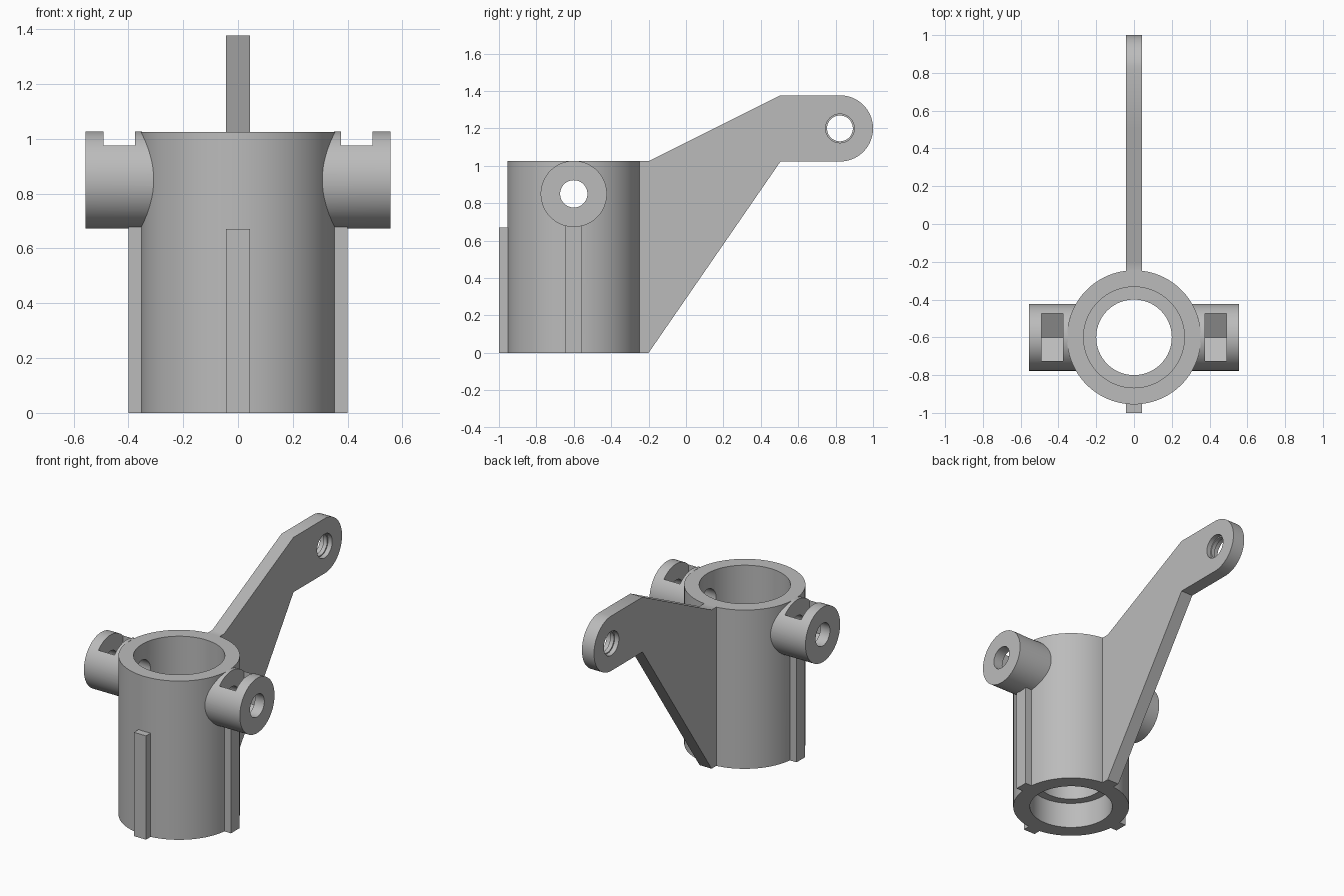
import bpy, bmesh
from math import sin, cos, pi, radians
from mathutils import Vector

if "Cube" in bpy.data.objects:
    bpy.data.objects.remove(bpy.data.objects["Cube"])

grey = bpy.data.materials.new("plain grey")
grey.use_nodes = True
grey.diffuse_color = (0.5, 0.5, 0.5, 1)
grey.node_tree.nodes["Principled BSDF"].inputs["Base Color"].default_value = (0.5, 0.5, 0.5, 1)

CY = -0.6        # axis of the tube
R = 0.355        # tube radius
TOP = 1.025      # tube height
PIN_Z = 0.85     # height of the side bosses
HALF = 0.043     # half thickness of arm and ribs


def arc(cu, cv, r, start=0, end=360, n=96):
    full = end - start == 360
    steps = n if full else n + 1
    angles = [radians(start + (end - start) * i / n) for i in range(steps)]
    return [(cu + r * cos(a), cv + r * sin(a)) for a in angles]


def rect(u0, u1, v0, v1):
    return [(u0, v0), (u1, v0), (u1, v1), (u0, v1)]


def prism(name, outline, axis, lo, hi):
    """Extrude a flat outline along x (outline in y, z) or z (outline in x, y)."""
    place = (lambda u, v, d: (d, u, v)) if axis == "x" else (lambda u, v, d: (u, v, d))
    bm = bmesh.new()
    face = bm.faces.new([bm.verts.new(place(u, v, lo)) for u, v in outline])
    grown = bmesh.ops.extrude_face_region(bm, geom=[face])["geom"]
    verts = [g for g in grown if isinstance(g, bmesh.types.BMVert)]
    bmesh.ops.translate(bm, verts=verts, vec=Vector(place(0, 0, hi - lo)))
    bmesh.ops.recalc_face_normals(bm, faces=bm.faces)
    mesh = bpy.data.meshes.new(name)
    bm.to_mesh(mesh)
    bm.free()
    mesh.materials.append(grey)
    ob = bpy.data.objects.new(name, mesh)
    bpy.context.collection.objects.link(ob)
    return ob


def cut(ob, *cutters):
    """Subtract each cutter from the part, then discard it."""
    bpy.context.view_layer.objects.active = ob
    for c in cutters:
        c.hide_render = True
        mod = ob.modifiers.new("cut", "BOOLEAN")
        mod.operation, mod.solver, mod.object = "DIFFERENCE", "EXACT", c
        bpy.ops.object.modifier_apply(modifier=mod.name)
        bpy.data.objects.remove(c)
    return ob


def round_cut(r, lo, hi):
    return prism("bore_cutter", arc(0, CY, r), "z", lo, hi)


def tube_trim():
    return round_cut(R - 0.004, -0.1, 1.2)


def pin_hole():
    return prism("pin_cutter", arc(CY, PIN_Z, 0.073, n=48), "x", -1, 1)


# Tube with a stepped bore and a cross hole
tube = cut(prism("tube", arc(0, CY, R), "z", 0, TOP),
           round_cut(0.253, -0.1, 0.17),
           round_cut(0.2, 0.1, 0.35),
           round_cut(0.267, 0.27, 1.2),
           pin_hole())
parts = [tube]

# Side bosses with a hexagonal nut pocket open at the top, and ribs below them
flat = 0.125
nut = [(CY - flat, 1.2), (CY - flat, PIN_Z - flat * 0.577), (CY, PIN_Z - flat * 1.155),
       (CY + flat, PIN_Z - flat * 0.577), (CY + flat, 1.2)]
for side, s in (("left", 1), ("right", -1)):
    lo, hi = sorted((s * 0.2, s * 0.557))
    slot_lo, slot_hi = sorted((s * 0.375, s * 0.49))
    boss = prism(side + "_boss", arc(CY, PIN_Z, 0.177), "x", lo, hi)
    parts.append(cut(boss, tube_trim(), pin_hole(),
                     prism("nut_cutter", nut, "x", slot_lo, slot_hi)))
    lo, hi = sorted((s * 0.3, s * 0.4))
    rib = prism(side + "_rib", rect(lo, hi, CY - HALF, CY + HALF), "z", 0, 0.69)
    parts.append(cut(rib, tube_trim(),
                     prism("rib_cutter", arc(CY, PIN_Z, 0.17), "x", -1, 1)))

# Front rib
front_rib = prism("front_rib", rect(-HALF, HALF, -1, -0.9), "z", 0, 0.67)
parts.append(cut(front_rib, tube_trim()))

# Rear arm with a rounded eye
eye_y, eye_z, eye_r = 0.823, 1.2, 0.177
outline = [(-0.3, 0), (-0.2, 0), (0.505, eye_z - eye_r)]
outline += arc(eye_y, eye_z, eye_r, -90, 90, 48)
outline += [(0.505, eye_z + eye_r), (-0.2, TOP), (-0.3, TOP)]
arm = prism("rear_arm", outline, "x", -HALF, HALF)
parts.append(cut(arm, tube_trim(),
                 prism("eye_cutter", arc(eye_y, eye_z, 0.069, n=48), "x", -1, 1),
                 prism("eye_recess", arc(eye_y, eye_z, 0.077, n=48), "x", 0.013, 1),
                 prism("eye_recess", arc(eye_y, eye_z, 0.077, n=48), "x", -1, -0.013)))

# Smooth round walls, keep hard edges
bpy.ops.object.select_all(action="DESELECT")
for ob in parts:
    ob.select_set(True)
bpy.context.view_layer.objects.active = tube
bpy.ops.object.shade_smooth_by_angle(angle=radians(30))
